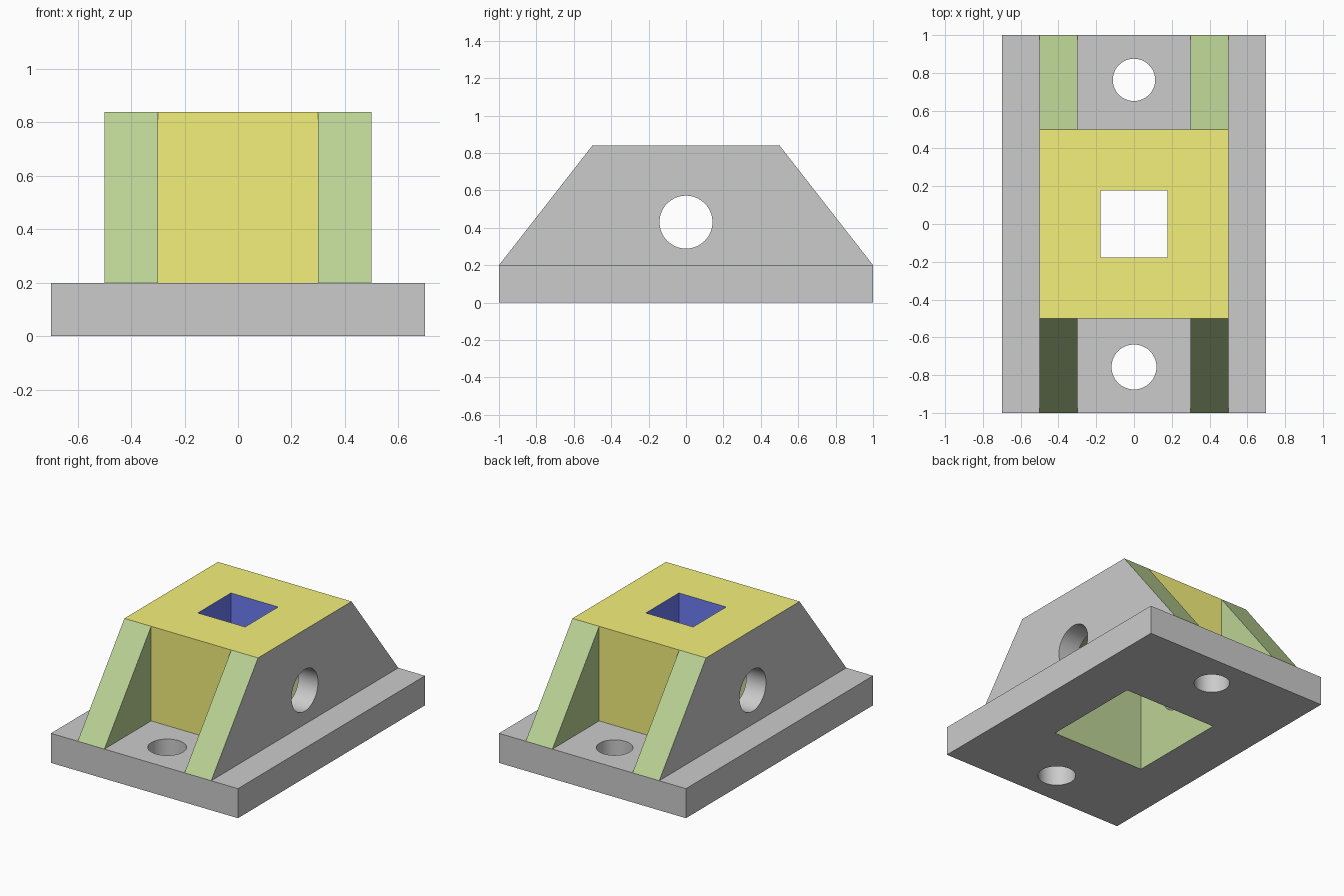
import bpy
import math

if "Cube" in bpy.data.objects:
    bpy.data.objects.remove(bpy.data.objects["Cube"])


def mat(name, rgb):
    m = bpy.data.materials.new(name)
    m.diffuse_color = (*rgb, 1)
    m.use_nodes = True
    m.node_tree.nodes["Principled BSDF"].inputs["Base Color"].default_value = m.diffuse_color
    return m


GREY = mat("grey", (0.8, 0.8, 0.8))
GREEN = mat("green", (0.5, 0.65, 0.3))
YELLOW = mat("yellow", (0.9, 0.87, 0.2))
BLUE = mat("blue", (0.15, 0.2, 0.9))


def box(name, x, y, z, material):
    """Box from (min, max) ranges."""
    bpy.ops.mesh.primitive_cube_add(size=1, location=[sum(r) / 2 for r in (x, y, z)])
    ob = bpy.context.object
    ob.scale = [r[1] - r[0] for r in (x, y, z)]
    bpy.ops.object.transform_apply()
    ob.name = name
    ob.data.materials.append(material)
    return ob


def drill(name, radius, depth, loc, rot=(0, 0, 0)):
    bpy.ops.mesh.primitive_cylinder_add(vertices=64, radius=radius, depth=depth,
                                        location=loc, rotation=rot)
    ob = bpy.context.object
    ob.name = name
    ob.data.materials.append(GREY)
    return ob


def cut(ob, cutters):
    bpy.context.view_layer.objects.active = ob
    for c in cutters:
        c.hide_render = True
        m = ob.modifiers.new("cut", 'BOOLEAN')
        m.operation = 'DIFFERENCE'
        m.solver = 'EXACT'
        m.material_mode = 'TRANSFER'
        m.object = c
        bpy.ops.object.modifier_apply(modifier=m.name)


def finish(ob):
    bpy.ops.object.select_all(action='DESELECT')
    ob.select_set(True)
    bpy.context.view_layer.objects.active = ob
    bpy.ops.object.shade_smooth_by_angle(angle=math.radians(30))


# Cutters: wide pocket from below, narrow socket from above, drilled holes
H = 0.3536
S = 0.1768
pocket = box("pocket_cutter", (-H, H), (-H, H), (-0.1, 0.6), GREEN)
socket = box("socket_cutter", (-S, S), (-S, S), (0.5, 0.94), BLUE)
bolts = [drill("bolt_cutter", r, 0.6, (0, y, 0.1))
         for y, r in ((0.763, 0.112), (-0.757, 0.119))]
cross = drill("cross_hole_cutter", 0.1415, 1.4, (0, 0, 0.43), (0, math.pi / 2, 0))

# Notches leave the two side ribs standing at each end
notches = []
for s in (-1, 1):
    y = sorted((s * 0.5, s * 1.1))
    n = box("notch_cutter", (-0.3, 0.3), y, (0.1, 0.94), GREEN)
    n.data.materials.append(YELLOW)
    for p in n.data.polygons:
        if abs(p.normal.y) > 0.9:
            p.material_index = 1
    notches.append(n)

# Base plate
base = box("base_plate", (-0.7, 0.7), (-1, 1), (0, 0.2), GREY)
cut(base, bolts + [pocket])
finish(base)

# Housing: trapezoid profile across x, grey sides, green slopes, yellow top
profile = [(-1, 0.2), (1, 0.2), (0.5, 0.84), (-0.5, 0.84)]
verts = [(x, y, z) for x in (-0.5, 0.5) for y, z in profile]
faces = [(3, 2, 1, 0), (4, 5, 6, 7)]
faces += [(i, (i + 1) % 4, (i + 1) % 4 + 4, i + 4) for i in range(4)]
me = bpy.data.meshes.new("housing")
me.from_pydata(verts, [], faces)
housing = bpy.data.objects.new("housing", me)
bpy.context.collection.objects.link(housing)
for m in (GREY, GREEN, YELLOW):
    me.materials.append(m)
for p in me.polygons:
    if p.normal.z > 0.9:
        p.material_index = 2
    elif abs(p.normal.y) > 0.5:
        p.material_index = 1
cut(housing, notches + [pocket, socket, cross])
finish(housing)

# Cutters are baked in, so remove them
for c in notches + bolts + [pocket, socket, cross]:
    bpy.data.objects.remove(c)
